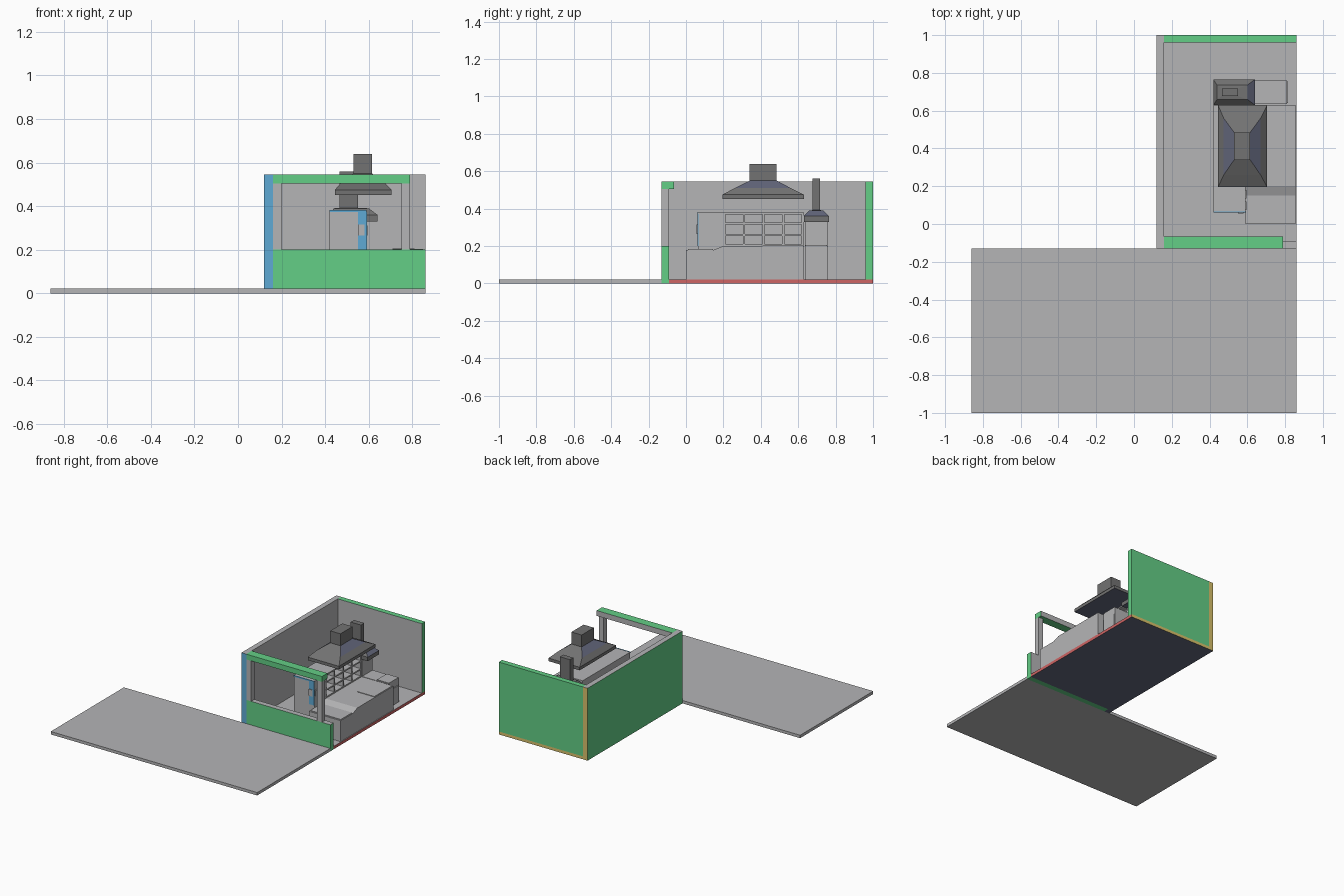
import bpy, bmesh

if "Cube" in bpy.data.objects:
    bpy.data.objects.remove(bpy.data.objects["Cube"])

COLOURS = {
    "grey": (0.46, 0.46, 0.47), "green": (0.127, 0.62, 0.24),
    "blue": (0.114, 0.40, 0.66), "red": (0.62, 0.13, 0.13),
    "tan": (0.70, 0.54, 0.15), "navy": (0.127, 0.138, 0.205),
    "dark_grey": (0.17, 0.17, 0.17),
}
MATS = {}
for cname, rgb in COLOURS.items():
    MATS[cname] = bpy.data.materials.new(cname)
    MATS[cname].diffuse_color = (*rgb, 1)


def finish(name, bm, base, sides=None):
    """Make an object; sides maps a direction such as '+x' to a colour."""
    sides = sides or {}
    bmesh.ops.recalc_face_normals(bm, faces=bm.faces)
    names = [base] + [c for c in dict.fromkeys(sides.values()) if c != base]
    for f in bm.faces:
        for i, axis in enumerate("xyz"):
            if abs(f.normal[i]) > 0.9:
                key = ("+" if f.normal[i] > 0 else "-") + axis
                f.material_index = names.index(sides.get(key, base))
    me = bpy.data.meshes.new(name)
    bm.to_mesh(me)
    bm.free()
    for n in names:
        me.materials.append(MATS[n])
    ob = bpy.data.objects.new(name, me)
    bpy.context.collection.objects.link(ob)
    return ob


def box(name, x, y, z, base="grey", sides=None):
    bm = bmesh.new()
    bmesh.ops.create_cube(bm, size=1)
    for v in bm.verts:
        v.co = [a[0] + (a[1] - a[0]) * (c + 0.5) for a, c in zip((x, y, z), v.co)]
    return finish(name, bm, base, sides)


def prism(name, x, profile, base="grey"):
    """Extrude a (y, z) profile along x."""
    bm = bmesh.new()
    f = bm.faces.new([bm.verts.new((x[0], y, z)) for y, z in profile])
    r = bmesh.ops.extrude_face_region(bm, geom=[f])
    for v in r["geom"]:
        if isinstance(v, bmesh.types.BMVert):
            v.co.x = x[1]
    return finish(name, bm, base)


def tower(name, rings, navy_tier, navy_dirs):
    """Stack rectangles (x0, x1, y0, y1, z) into a stepped hood."""
    bm = bmesh.new()
    loops = []
    for x0, x1, y0, y1, z in rings:
        loops.append([bm.verts.new(p) for p in
                      ((x0, y0, z), (x1, y0, z), (x1, y1, z), (x0, y1, z))])
    bm.faces.new(loops[0][::-1])
    bm.faces.new(loops[-1])
    panels = []
    for t, (a, b) in enumerate(zip(loops, loops[1:])):
        for i in range(4):
            j = (i + 1) % 4
            f = bm.faces.new((a[i], a[j], b[j], b[i]))
            if t == navy_tier and i in navy_dirs:
                panels.append(f)
    bm.faces.index_update()
    ids = [f.index for f in panels]
    ob = finish(name, bm, "dark_grey", {"-z": "navy"})
    for i in ids:
        ob.data.polygons[i].material_index = 1
    return ob


# Ground and floor
box("paving", (-0.86, 0.86), (-1, -0.13), (0, 0.022))
box("floor", (0.16, 0.86), (-0.09, 1), (0, 0.022), "grey",
    {"+x": "red", "+y": "tan", "-z": "navy"})

# Room shell
box("left_wall", (0.12, 0.16), (-0.13, 1), (0, 0.545), "grey",
    {"-x": "green", "-y": "blue", "+y": "tan", "-z": "navy"})
box("back_wall", (0.16, 0.86), (0.96, 1), (0.022, 0.545), "green", {"-y": "grey"})
box("front_low_wall", (0.16, 0.86), (-0.13, -0.09), (0, 0.2), "green",
    {"+z": "grey", "+y": "grey"})
box("front_beam", (0.16, 0.79), (-0.13, -0.065), (0.505, 0.545), "green", {"+y": "grey"})
for side, x0 in (("left", 0.16), ("right", 0.75)):
    box(side + "_post", (x0, x0 + 0.04), (-0.13, -0.09), (0.2, 0.505))

# Counter with a step up toward the back
prism("counter", (0.59, 0.855),
      [(0, 0.022), (0.63, 0.022), (0.63, 0.2), (0.2, 0.2), (0.15, 0.18), (0, 0.18)])
box("counter_tray", (0.71, 0.85), (0.41, 0.625), (0.2, 0.204))
box("front_tray", (0.60, 0.85), (0.01, 0.145), (0.18, 0.184))

# Rack: solid back with open pigeonholes facing the counter
box("rack_back", (0.42, 0.51), (0.2, 0.63), (0.022, 0.38))
box("rack_base", (0.51, 0.59), (0.2, 0.63), (0.022, 0.2))
for i in range(5):
    y = 0.2 + i * 0.1045
    box("rack_upright", (0.51, 0.588), (y, y + 0.012), (0.2, 0.378))
for z in (0.2, 0.255, 0.315, 0.37):
    box("rack_shelf", (0.51, 0.59), (0.2, 0.63), (z, z + 0.01))

# Cabinet at the rack end, with blue front trim and small hatches
box("end_cabinet", (0.42, 0.59), (0.065, 0.2), (0.022, 0.38))
box("cabinet_top_trim", (0.42, 0.59), (0.061, 0.066), (0.372, 0.382), "blue")
box("cabinet_side_trim", (0.55, 0.592), (0.061, 0.066), (0.2, 0.372), "blue")
box("cabinet_front_hatch", (0.55, 0.58), (0.056, 0.062), (0.265, 0.315))
for y in (0.075, 0.135):
    box("cabinet_hatch", (0.59, 0.595), (y, y + 0.045), (0.265, 0.31))

# Oven at the back of the counter
box("oven", (0.42, 0.81), (0.635, 0.76), (0.022, 0.2))
box("oven_drawer", (0.81, 0.815), (0.64, 0.755), (0.025, 0.15))
box("oven_upper", (0.42, 0.59), (0.635, 0.76), (0.2, 0.335))
box("oven_lid", (0.71, 0.81), (0.64, 0.755), (0.2, 0.206))

# Small hood and flue over the oven
tower("small_hood", [
    (0.42, 0.64, 0.63, 0.765, 0.33), (0.42, 0.64, 0.63, 0.765, 0.36),
    (0.44, 0.60, 0.66, 0.735, 0.39), (0.465, 0.55, 0.677, 0.717, 0.392),
    (0.465, 0.55, 0.677, 0.717, 0.56)], 1, (1,))

# Large hood and flue over the counter
tower("large_hood", [
    (0.445, 0.705, 0.195, 0.63, 0.452), (0.445, 0.705, 0.195, 0.63, 0.475),
    (0.475, 0.67, 0.26, 0.56, 0.51), (0.53, 0.615, 0.34, 0.485, 0.55),
    (0.53, 0.615, 0.34, 0.485, 0.64)], 2, (1, 3))

for m in bpy.data.materials:
    if m.users and not m.is_grease_pencil:
        m.use_nodes = True
        m.node_tree.nodes["Principled BSDF"].inputs["Base Color"].default_value = m.diffuse_color
